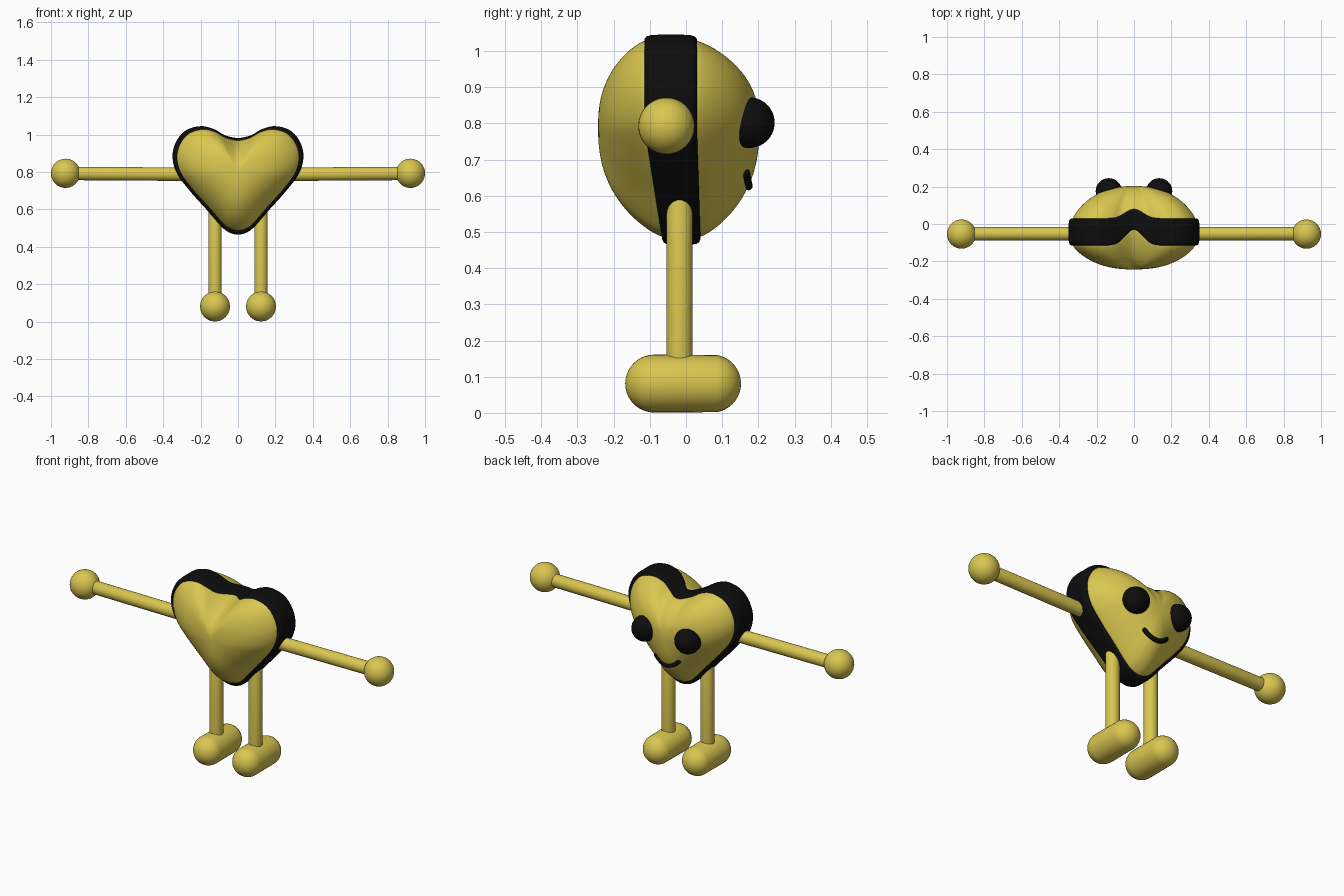
import bpy, bmesh, math
from mathutils import Vector
from mathutils.bvhtree import BVHTree

if "Cube" in bpy.data.objects:
    bpy.data.objects.remove(bpy.data.objects["Cube"])


def material(name, rgb):
    m = bpy.data.materials.new(name)
    m.diffuse_color = (*rgb, 1)
    m.use_nodes = True
    m.node_tree.nodes["Principled BSDF"].inputs["Base Color"].default_value = m.diffuse_color
    return m


YELLOW = material("mustard yellow", (0.70, 0.57, 0.08))
BLACK = material("black", (0.004, 0.004, 0.004))
CZ = 0.79  # height of the heart's middle


def finish(bm, name, mat, angle=60):
    bmesh.ops.recalc_face_normals(bm, faces=bm.faces)
    me = bpy.data.meshes.new(name)
    bm.to_mesh(me)
    bm.free()
    ob = bpy.data.objects.new(name, me)
    bpy.context.collection.objects.link(ob)
    me.materials.append(mat)
    bpy.ops.object.select_all(action='DESELECT')
    ob.select_set(True)
    bpy.context.view_layer.objects.active = ob
    bpy.ops.object.shade_smooth_by_angle(angle=math.radians(angle))
    return ob


def skin(bm, rings, closed=False):
    """Join equal rings of vertices with faces."""
    pairs = list(zip(rings, rings[1:]))
    if closed:
        pairs.append((rings[-1], rings[0]))
    for a, b in pairs:
        n = len(a)
        for i in range(n):
            j = (i + 1) % n
            bm.faces.new((a[i], a[j], b[j], b[i]))


def capsule(name, a, b, r, mat=YELLOW, segs=32):
    """Round-ended rod, or a ball when a equals b."""
    a, b = Vector(a), Vector(b)
    bm = bmesh.new()
    bmesh.ops.create_uvsphere(bm, u_segments=segs, v_segments=20, radius=r)
    d = b - a
    for v in bm.verts:
        if v.co.z > 0.0001:
            v.co.z += d.length
    if d.length:
        q = Vector((0, 0, 1)).rotation_difference(d)
        for v in bm.verts:
            v.co.rotate(q)
    bmesh.ops.translate(bm, verts=bm.verts, vec=a)
    return finish(bm, name, mat)


# Heart outline: right half, mirrored and smoothed
half = [(0, .982), (.07, .997), (.13, 1.03), (.2, 1.045), (.28, 1.022), (.332, .96),
        (.35, .88), (.325, .79), (.25, .69), (.16, .59), (.09, .51), (.05, .478), (0, .465)]
pts = [Vector((x, z - CZ)) for x, z in half]
pts += [Vector((-p.x, p.y)) for p in pts[-2:0:-1]]
outline = []
STEPS = 5
for i in range(len(pts)):
    p0, p1, p2, p3 = (pts[(i + k) % len(pts)] for k in (-1, 0, 1, 2))
    for s in range(STEPS):
        t = s / STEPS
        outline.append(0.5 * (2 * p1 + (p2 - p0) * t + (2 * p0 - 5 * p1 + 4 * p2 - p3) * t * t
                              + (3 * p1 - p0 - 3 * p2 + p3) * t ** 3))


def edges(p):
    """Front and back y of the band, bending back in the notch."""
    notch = math.exp(-(p.x / 0.07) ** 2) if p.y > 0 else 0
    low = min(1, max(0, -p.y / 0.33))
    return -0.115 + 0.085 * notch + 0.05 * low, 0.03 + 0.05 * notch + 0.01 * low


# Heart body: two domes joined under the band
INNER, RINGS = 0.932, 18
bm = bmesh.new()
rings = []
for side, peak in ((0, -0.243), (1, 0.203)):
    tip = bm.verts.new((0, peak, CZ))
    dome = []
    for k in range(1, RINGS + 1):
        s = math.sin(k / RINGS * math.pi / 2)
        w = max(0, 1 - s ** 2.4) ** 0.8
        dome.append([bm.verts.new((p.x * s * INNER, peak * w + edges(p)[side] * (1 - w),
                                   CZ + p.y * s * INNER)) for p in outline])
    first = dome[0]
    for i in range(len(first)):
        bm.faces.new((tip, first[i], first[(i + 1) % len(first)]))
    rings += dome if side == 0 else dome[::-1]
skin(bm, rings)
heart = finish(bm, "heart_body", YELLOW)

# Black band around the heart, with rounded rims
profile = [(.88, 0), (.955, 0), (.982, .04), (.995, .12), (1, .25),
           (1, .75), (.995, .88), (.982, .96), (.955, 1), (.88, 1)]
bm = bmesh.new()
rings = []
for scale, t in profile:
    ring = []
    for p in outline:
        f, b = edges(p)
        ring.append(bm.verts.new((p.x * scale, f + (b - f) * t, CZ + p.y * scale)))
    rings.append(ring)
skin(bm, rings, closed=True)
finish(bm, "heart_band", BLACK)

# Limbs and eyes, mirrored left and right
for side, sx in (("left", -1), ("right", 1)):
    capsule(side + "_arm", (sx * .25, -.052, .788), (sx * .9, -.052, .792), .036)
    capsule(side + "_hand", (sx * .922, -.054, .793), (sx * .922, -.054, .793), .078)
    capsule(side + "_leg", (sx * .123, -.018, .09), (sx * .123, -.018, .6), .036)
    capsule(side + "_foot", (sx * .123, -.088, .081), (sx * .123, .072, .081), .08)
    capsule(side + "_eye", (sx * .135, .175, .802), (sx * .135, .175, .802), .07, BLACK)

# Smile: a thin round tube lying on the heart's face
tree = BVHTree.FromPolygons([v.co for v in heart.data.vertices],
                            [p.vertices[:] for p in heart.data.polygons])
path = []
for i in range(17):
    x = -.07 + .14 * i / 16
    z = .627 + .035 * (x / .07) ** 2
    path.append(tree.ray_cast(Vector((x, 1, z)), Vector((0, -1, 0)))[0])
bm = bmesh.new()
R, rings = 0.012, []
for i, c in enumerate(path):
    d = (path[min(i + 1, 16)] - path[max(i - 1, 0)]).normalized()
    u = d.cross(Vector((0, 1, 0))).normalized()
    v = d.cross(u)
    rings.append([bm.verts.new(c + R * (u * math.cos(a) + v * math.sin(a)))
                  for a in (k * math.tau / 12 for k in range(12))])
skin(bm, rings)
for c in (path[0], path[-1]):
    ball = bmesh.ops.create_uvsphere(bm, u_segments=12, v_segments=8, radius=R)
    bmesh.ops.translate(bm, verts=ball["verts"], vec=c)
finish(bm, "smile", BLACK)
